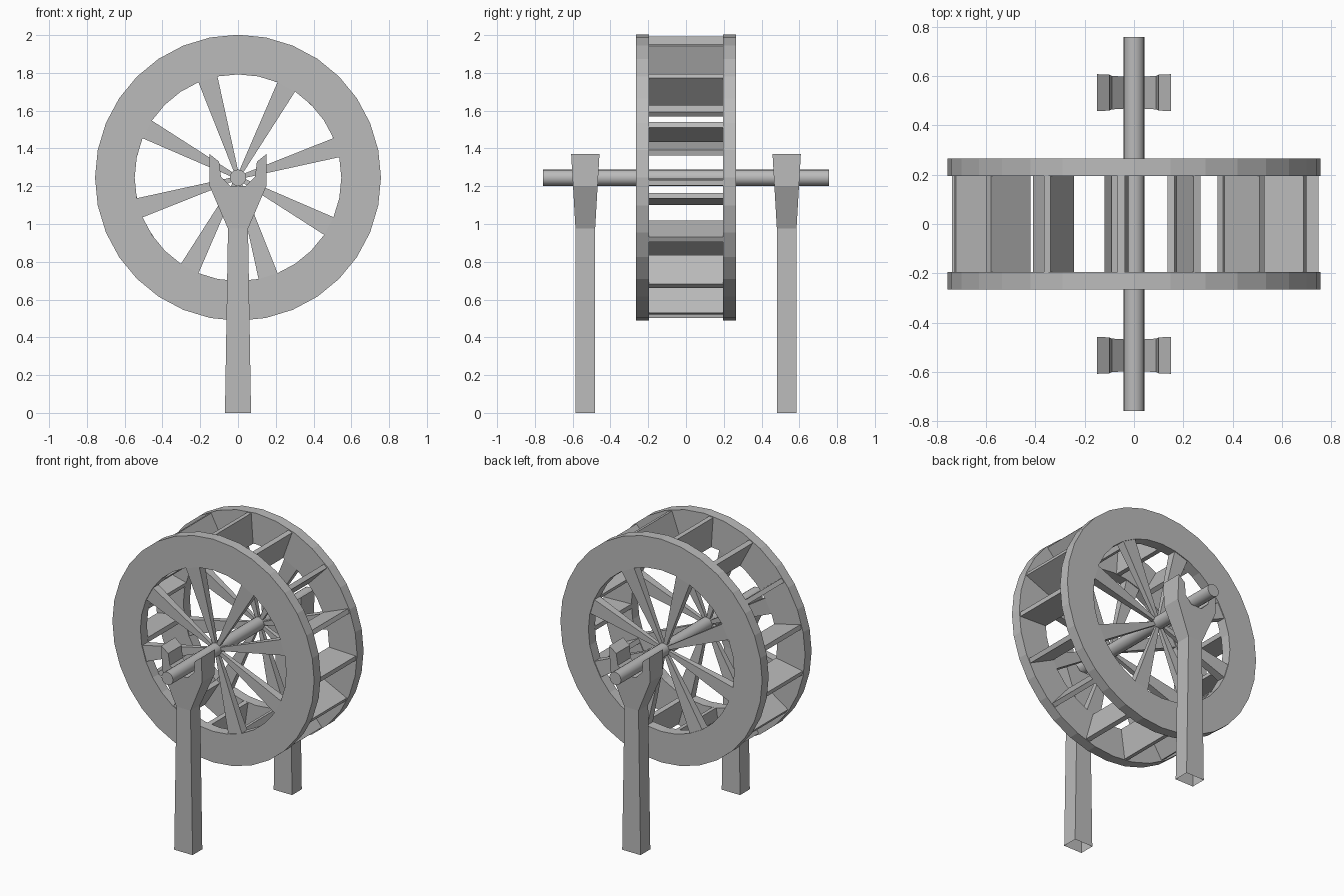
import bpy, bmesh
from math import cos, sin, radians, pi
from mathutils import Matrix, Vector

cube = bpy.data.objects.get("Cube")
if cube:
    bpy.data.objects.remove(cube, do_unlink=True)

HUB_Z = 1.245
RIM_R, RIM_IN = 0.757, 0.547
RIM_Y, RIM_T = 0.23, 0.07

grey = bpy.data.materials.new("weathered_grey")
grey.use_nodes = True
COLOUR = (0.5, 0.5, 0.5, 1)
grey.diffuse_color = COLOUR
grey.node_tree.nodes["Principled BSDF"].inputs["Base Color"].default_value = COLOUR


def finish(name, bm, location=(0, 0, 0), normals=True):
    if normals:
        bmesh.ops.recalc_face_normals(bm, faces=bm.faces)
    mesh = bpy.data.meshes.new(name)
    bm.to_mesh(mesh)
    bm.free()
    mesh.materials.append(grey)
    obj = bpy.data.objects.new(name, mesh)
    obj.location = location
    bpy.context.scene.collection.objects.link(obj)
    return obj


def rim(name, y):
    """Flat ring with a square section around the y axis."""
    bm = bmesh.new()
    n = 32
    section = [(RIM_IN, -RIM_T / 2), (RIM_R, -RIM_T / 2), (RIM_R, RIM_T / 2), (RIM_IN, RIM_T / 2)]
    loops = []
    for i in range(n):
        a = 2 * pi * i / n
        loops.append([bm.verts.new((r * cos(a), d, r * sin(a))) for r, d in section])
    for i in range(n):
        a, b = loops[i], loops[(i + 1) % n]
        for j in range(4):
            k = (j + 1) % 4
            bm.faces.new((a[j], a[k], b[k], b[j]))
    finish(name, bm, (0, y, HUB_Z))


def radial_bar(bm, angle, r0, r1, wide, deep):
    """Box along a radius; wide and deep give (inner, outer) sizes."""
    mid = (r0 + r1) / 2
    verts = bmesh.ops.create_cube(bm, size=1)["verts"]
    for v in verts:
        end = 1 if v.co.x > 0 else 0
        v.co = Vector((mid + v.co.x * (r1 - r0), v.co.y * deep[end], v.co.z * wide[end]))
    bmesh.ops.rotate(bm, verts=verts, matrix=Matrix.Rotation(-angle, 3, 'Y'))


def spokes(name, y):
    bm = bmesh.new()
    for i in range(8):
        radial_bar(bm, radians(17 + 45 * i), 0.03, 0.56, (0.022, 0.108), (0.022, 0.06))
    finish(name, bm, (0, y, HUB_Z))


# Wheel: two rims with tapered spokes, joined by paddle boards
for side, y in (("front", -RIM_Y), ("back", RIM_Y)):
    rim(side + "_rim", y)
    spokes(side + "_spokes", y)

bm = bmesh.new()
for i in range(15):
    radial_bar(bm, radians(24 * i - 2), 0.545, 0.748, (0.03, 0.03), (0.4, 0.4))
finish("paddle_boards", bm, (0, 0, HUB_Z))

# Axle
bm = bmesh.new()
bmesh.ops.create_cone(bm, cap_ends=True, segments=16, radius1=0.043, radius2=0.043, depth=1.516)
bmesh.ops.rotate(bm, verts=bm.verts, matrix=Matrix.Rotation(pi / 2, 3, 'X'))
axle = finish("axle", bm, (0, 0, HUB_Z))
bpy.ops.object.select_all(action='DESELECT')
axle.select_set(True)
bpy.context.view_layer.objects.active = axle
bpy.ops.object.shade_smooth_by_angle(angle=radians(35))

# Forked posts: half outline mirrored, thickened, open at the foot
HALF = [(0.069, 0), (0.053, 0.975), (0.15, 1.2), (0.15, 1.37),
        (0.1, 1.33), (0.09, 1.25), (0.04, 1.2)]


def post(name, y):
    bm = bmesh.new()
    outline = HALF + [(-x, z) for x, z in reversed(HALF)]
    face = bm.faces.new([bm.verts.new((x, -1, z)) for x, z in outline])
    cap = bmesh.ops.extrude_face_region(bm, geom=[face], use_keep_orig=True)
    for v in [g for g in cap["geom"] if isinstance(g, bmesh.types.BMVert)]:
        v.co.y = 1
    bmesh.ops.recalc_face_normals(bm, faces=bm.faces)
    foot = [f for f in bm.faces if all(v.co.z < 0.01 for v in f.verts)]
    bmesh.ops.triangulate(bm, faces=[f for f in bm.faces if len(f.verts) > 4])
    bmesh.ops.delete(bm, geom=foot, context='FACES_ONLY')
    for v in bm.verts:
        flare = max(0, (v.co.z - 0.975) / 0.395)
        v.co.y *= 0.052 + 0.023 * flare
    finish(name, bm, (0, y, 0), normals=False)


post("front_post", -0.533)
post("back_post", 0.533)
